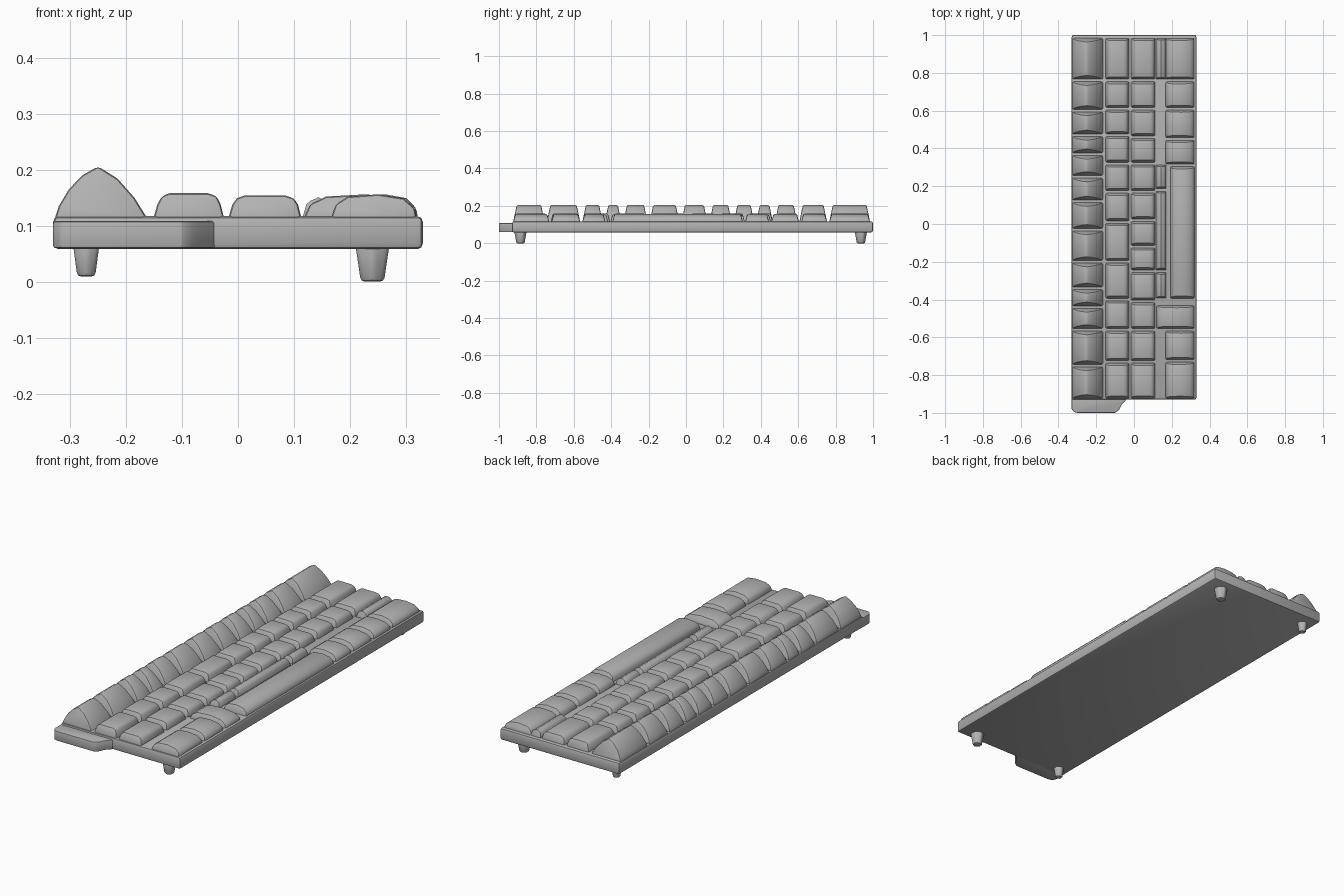
import bpy
import bmesh
import math
from mathutils import Matrix

default = bpy.data.objects.get("Cube")
if default:
    bpy.data.objects.remove(default, do_unlink=True)

# One plain grey for everything
grey = bpy.data.materials.new("plain grey")
grey.use_nodes = True
colour = (0.45, 0.45, 0.45, 1)
grey.diffuse_color = colour
grey.node_tree.nodes["Principled BSDF"].inputs["Base Color"].default_value = colour


def finish(name, bm, bevel, segments=2):
    """Round the sharp edges, shade and link the part."""
    bmesh.ops.recalc_face_normals(bm, faces=bm.faces)
    sharp = [e for e in bm.edges if e.calc_face_angle(0) > math.radians(35)]
    bmesh.ops.bevel(bm, geom=sharp, offset=bevel, segments=segments,
                    profile=0.5, affect="EDGES", clamp_overlap=True)
    mesh = bpy.data.meshes.new(name)
    bm.to_mesh(mesh)
    bm.free()
    mesh.materials.append(grey)
    obj = bpy.data.objects.new(name, mesh)
    bpy.context.collection.objects.link(obj)
    mesh.shade_smooth()
    mesh.set_sharp_from_angle(angle=math.radians(30))
    return obj


def slab(name, outline, low, high, bevel):
    """Extrude a flat outline upwards."""
    bm = bmesh.new()
    face = bm.faces.new([bm.verts.new((x, y, low)) for x, y in outline])
    top = bmesh.ops.extrude_face_region(bm, geom=[face])["geom"]
    moved = [v for v in top if isinstance(v, bmesh.types.BMVert)]
    bmesh.ops.translate(bm, verts=moved, vec=(0, 0, high - low))
    return finish(name, bm, bevel)


def key(name, profile, back, front, taper):
    """Sweep a side-to-side profile from front to back, narrowing upwards."""
    floor = profile[0][1]
    height = max(z for x, z in profile) - floor
    bm = bmesh.new()
    rings = []
    for y, side in ((front + 0.005, 1), (back - 0.005, -1)):
        rings.append([bm.verts.new((x, y + side * taper * (z - floor) / height, z))
                      for x, z in profile])
        bm.faces.new(rings[-1])
    count = len(profile)
    for i in range(count):
        j = (i + 1) % count
        bm.faces.new((rings[0][i], rings[0][j], rings[1][j], rings[1][i]))
    return finish(name, bm, 0.007)


def flat_profile(x0, x1, top):
    return [(x0, 0.11), (x0 + 0.008, 0.138), (x0 + 0.016, top - 0.005),
            (x0 + 0.03, top), (x1 - 0.03, top), (x1 - 0.014, top - 0.005),
            (x1 - 0.007, 0.138), (x1, 0.11)]


def sloped_profile(x0, x1):
    w = x1 - x0
    return [(x0, 0.11), (x0 + 0.06 * w, 0.138), (x0 + 0.2 * w, 0.152),
            (x0 + 0.55 * w, 0.156), (x1 - 0.16 * w, 0.149),
            (x1 - 0.03 * w, 0.132), (x1, 0.11)]


def column(name, profile, cuts, taper=0.012):
    for i, (back, front) in enumerate(zip(cuts, cuts[1:])):
        key(f"{name}_{i + 1}", profile, back, front, taper)


# Case and the low tab at its front
slab("case", [(-0.33, -0.93), (0.33, -0.93), (0.33, 1), (-0.33, 1)],
     0.058, 0.117, 0.01)
slab("front_tab", [(-0.33, -0.9), (-0.33, -0.98), (-0.318, -0.995), (-0.3, -1),
                   (-0.1, -1), (-0.08, -0.985), (-0.065, -0.955),
                   (-0.045, -0.935), (-0.03, -0.9)], 0.06, 0.108, 0.004)

# Tall ridged keys
ridge = [(-0.328, 0.11), (-0.32, 0.135), (-0.302, 0.165), (-0.278, 0.19),
         (-0.25, 0.206), (-0.215, 0.184), (-0.185, 0.15), (-0.16, 0.11)]
column("ridge_key", ridge,
       [0.99, 0.76, 0.6, 0.47, 0.37, 0.25, 0.12, -0.03, -0.2, -0.34,
        -0.44, -0.56, -0.75, -0.93], 0.02)

# Low keys in the middle
column("inner_key", flat_profile(-0.152, -0.024, 0.158),
       [0.99, 0.76, 0.61, 0.47, 0.32, 0.17, 0.01, -0.2, -0.4, -0.56,
        -0.73, -0.93])
column("middle_key", flat_profile(-0.018, 0.114, 0.154),
       [0.99, 0.76, 0.61, 0.46, 0.32, 0.17, 0.02, -0.12, -0.25, -0.41,
        -0.56, -0.73, -0.93])

# Narrow keys, leaving open slots at both ends of the row
column("narrow_key_back", flat_profile(0.114, 0.172, 0.15), [0.99, 0.76])
column("narrow_key", flat_profile(0.114, 0.172, 0.15), [0.32, 0.18, -0.25, -0.4])

# Sloped outer keys, the long bar and the wide key
outer = sloped_profile(0.165, 0.32)
column("outer_key_back", outer, [0.99, 0.76, 0.61, 0.45, 0.31])
column("long_bar", sloped_profile(0.19, 0.322), [0.31, -0.4])
column("wide_key", sloped_profile(0.116, 0.32), [-0.425, -0.56])
column("outer_key_front", outer, [-0.56, -0.725, -0.93])

# Tapered feet
for side, x, radius, low in (("right", -0.271, 0.027, 0.009), ("left", 0.24, 0.035, 0)):
    for end, y in (("front", -0.885), ("back", 0.935)):
        bm = bmesh.new()
        depth = 0.065 - low
        bmesh.ops.create_cone(bm, cap_ends=True, segments=6, radius1=radius * 0.68,
                              radius2=radius, depth=depth,
                              matrix=Matrix.Translation((x, y, low + depth / 2)))
        finish(f"{end}_{side}_foot", bm, 0.007)
